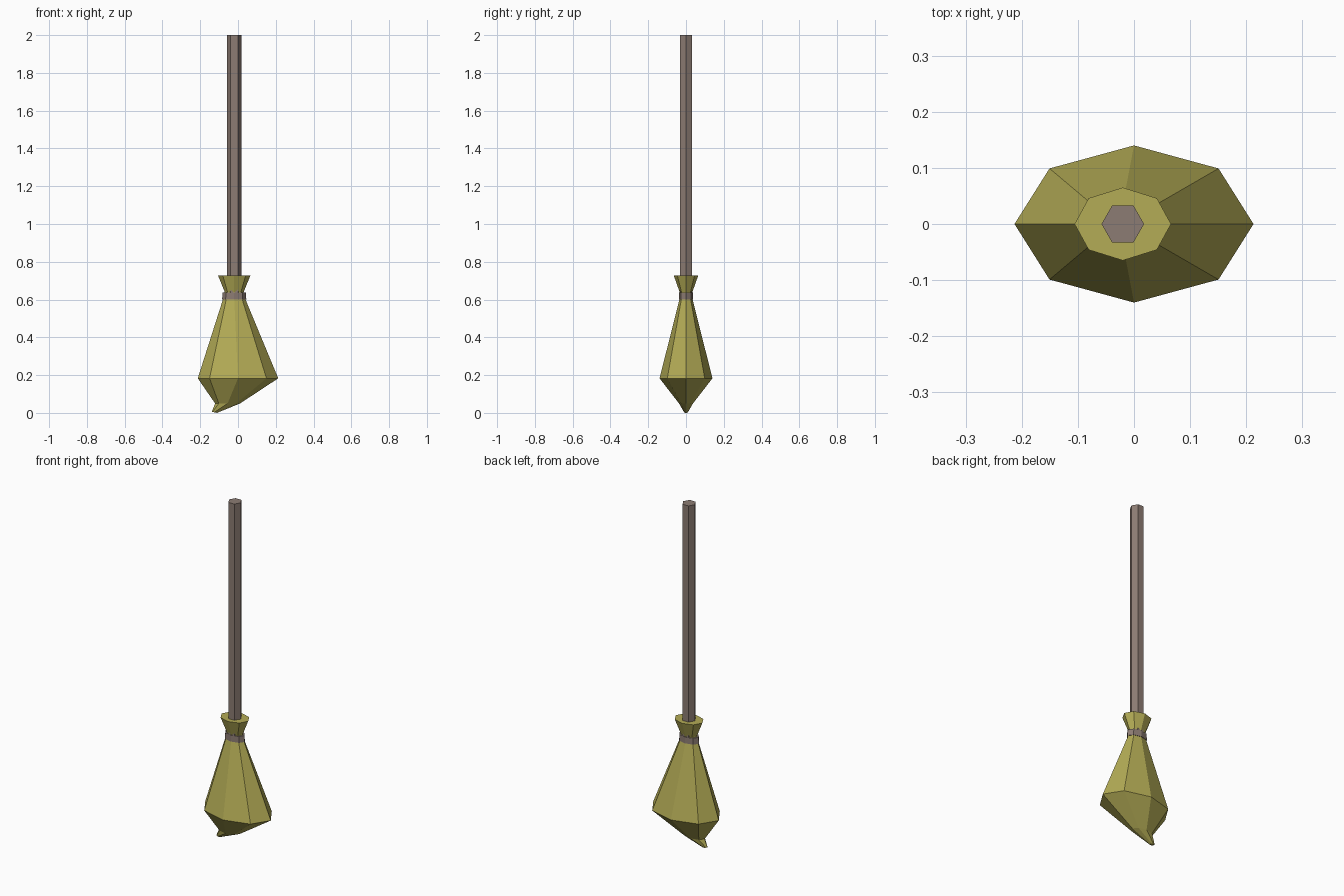
import bpy, bmesh, math

cube = bpy.data.objects.get("Cube")
if cube:
    bpy.data.objects.remove(cube, do_unlink=True)


def material(name, rgb):
    mat = bpy.data.materials.new(name)
    mat.use_nodes = True
    color = (*rgb, 1)
    mat.diffuse_color = color
    mat.node_tree.nodes["Principled BSDF"].inputs["Base Color"].default_value = color
    return mat


def loft(name, rings, sides, mat):
    """Join elliptical rings (centre x, z, x radius, y radius) and cap both ends."""
    bm = bmesh.new()
    loops = []
    for cx, z, rx, ry in rings:
        angles = [math.tau * i / sides for i in range(sides)]
        loops.append([bm.verts.new((cx + rx * math.cos(a), ry * math.sin(a), z))
                      for a in angles])
    for low, high in zip(loops, loops[1:]):
        for i in range(sides):
            j = (i + 1) % sides
            bm.faces.new((low[i], low[j], high[j], high[i]))
    bm.faces.new(loops[0][::-1])
    bm.faces.new(loops[-1])
    bmesh.ops.recalc_face_normals(bm, faces=bm.faces)
    mesh = bpy.data.meshes.new(name)
    bm.to_mesh(mesh)
    bm.free()
    mesh.materials.append(mat)
    obj = bpy.data.objects.new(name, mesh)
    bpy.context.collection.objects.link(obj)
    return obj


wood = material("brown wood", (0.265, 0.202, 0.172))
straw = material("yellow straw", (0.455, 0.412, 0.092))
axis = -0.02

# Hexagonal handle, sunk into the straw
loft("handle", [(axis, 0.6, 0.038, 0.038), (axis, 2.0, 0.038, 0.038)], 6, wood)

# Straw bundle: bent tip, wide belly, tied waist and flared collar
bundle = loft("straw_bundle", [
    (-0.125, 0.003, 0.014, 0.01),
    (-0.055, 0.05, 0.066, 0.037),
    (0, 0.183, 0.213, 0.14),
    (axis, 0.6, 0.06, 0.035),
    (axis, 0.64, 0.05, 0.034),
    (axis, 0.728, 0.086, 0.065),
], 8, straw)

# Slant the tip so it reaches the ground on its inner side
for v in bundle.data.vertices:
    if v.co.z < 0.01:
        v.co.z = 0.003 - 0.2 * (v.co.x + 0.125)

# Binding around the waist
loft("binding", [(axis, 0.6, 0.064, 0.038), (axis, 0.637, 0.062, 0.038)], 8, wood)
